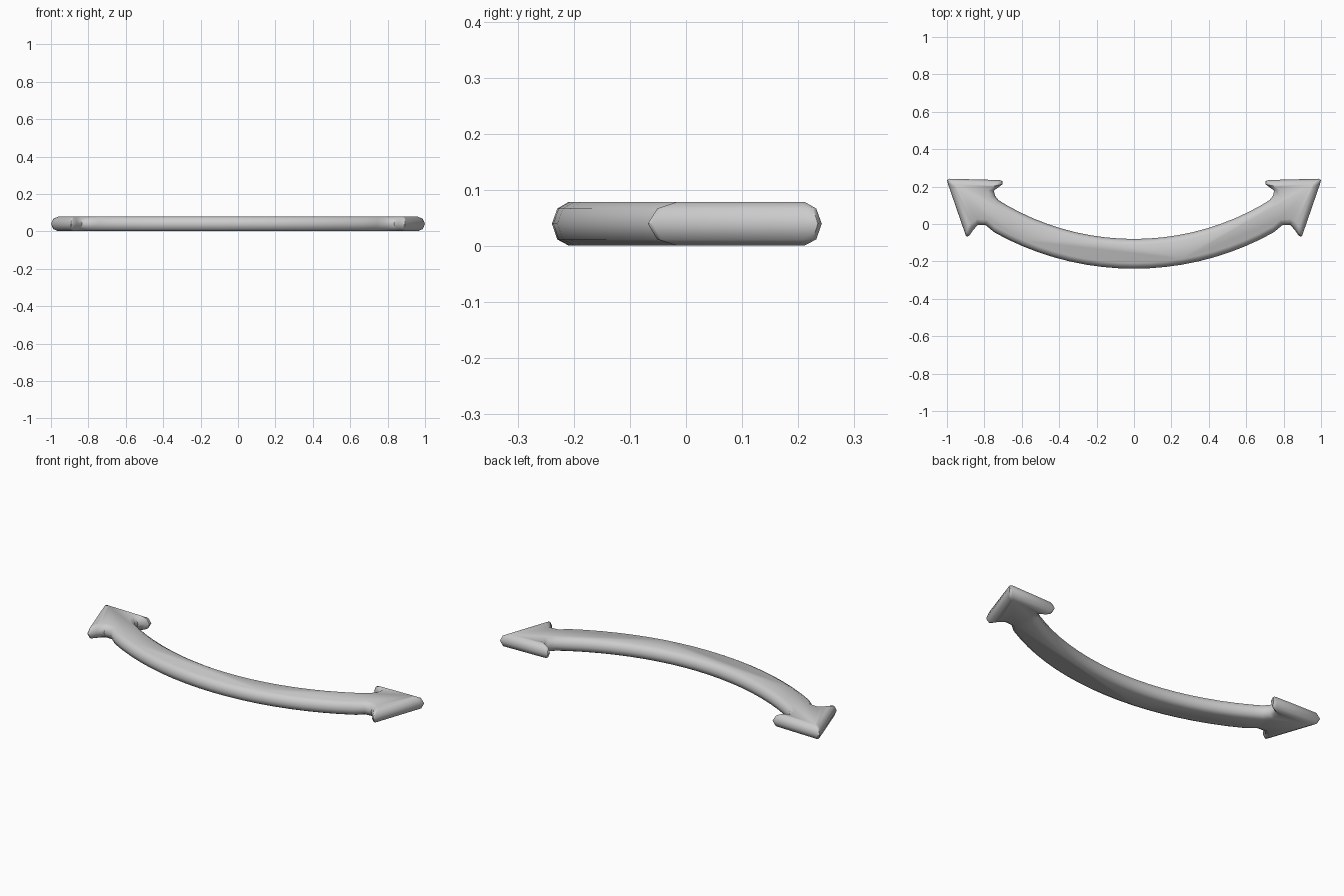
import bpy, bmesh
from math import sin, cos, asin

if "Cube" in bpy.data.objects:
    bpy.data.objects.remove(bpy.data.objects["Cube"])

# Right arrowhead: outer silhouette and the inset edge of its flat faces
HEAD_OUT = [(.795, -.005), (.835, -.004), (.862, -.035), (.88, -.062), (.893, -.068),
            (.90, -.06), (.995, .215), (1.0, .235), (.988, .242), (.72, .235),
            (.703, .23), (.703, .212), (.72, .2), (.75, .178), (.742, .15), (.725, .128)]
HEAD_IN = [(.782, .022), (.84, .027), (.868, .005), (.88, -.012), (.884, -.016),
           (.886, -.01), (.958, .20), (.961, .208), (.955, .211), (.745, .206),
           (.742, .205), (.742, .204), (.753, .2), (.782, .18), (.775, .14), (.742, .102)]
CY, R_LOW, R_UP, INSET, N = 1.294, 1.533, 1.374, 0.03, 9


def arc(r, x_end):
    a = asin(x_end / r)
    return [(r * sin(a * i / N), CY - r * cos(a * i / N)) for i in range(N + 1)]


def outline(r_low, r_up, head):
    right = arc(r_low, .745) + head + arc(r_up, .685)[::-1]
    left = [(-x, y) for x, y in right[-2:0:-1]]
    return right + left


outer = outline(R_LOW, R_UP, HEAD_OUT)
inner = outline(R_LOW - INSET, R_UP + INSET, HEAD_IN)

# Rounded edge section: (share of inset, height)
section = [(1, .001), (.32, .012), (0, .04), (.32, .067), (1, .079)]
bm = bmesh.new()
rings = []
for t, z in section:
    rings.append([bm.verts.new((o[0] + (i[0] - o[0]) * t, o[1] + (i[1] - o[1]) * t, z))
                  for o, i in zip(outer, inner)])
n = len(outer)
for a, b in zip(rings, rings[1:]):
    for k in range(n):
        bm.faces.new((a[k], a[(k + 1) % n], b[(k + 1) % n], b[k]))
bm.faces.new(rings[0][::-1])
bm.faces.new(rings[-1])
bmesh.ops.recalc_face_normals(bm, faces=bm.faces)

# Curved double arrow
mesh = bpy.data.meshes.new("curved_double_arrow")
bm.to_mesh(mesh)
bm.free()
obj = bpy.data.objects.new("curved_double_arrow", mesh)
bpy.context.collection.objects.link(obj)
bpy.context.view_layer.objects.active = obj
obj.select_set(True)
bpy.ops.object.shade_smooth_by_angle(angle=0.8)
